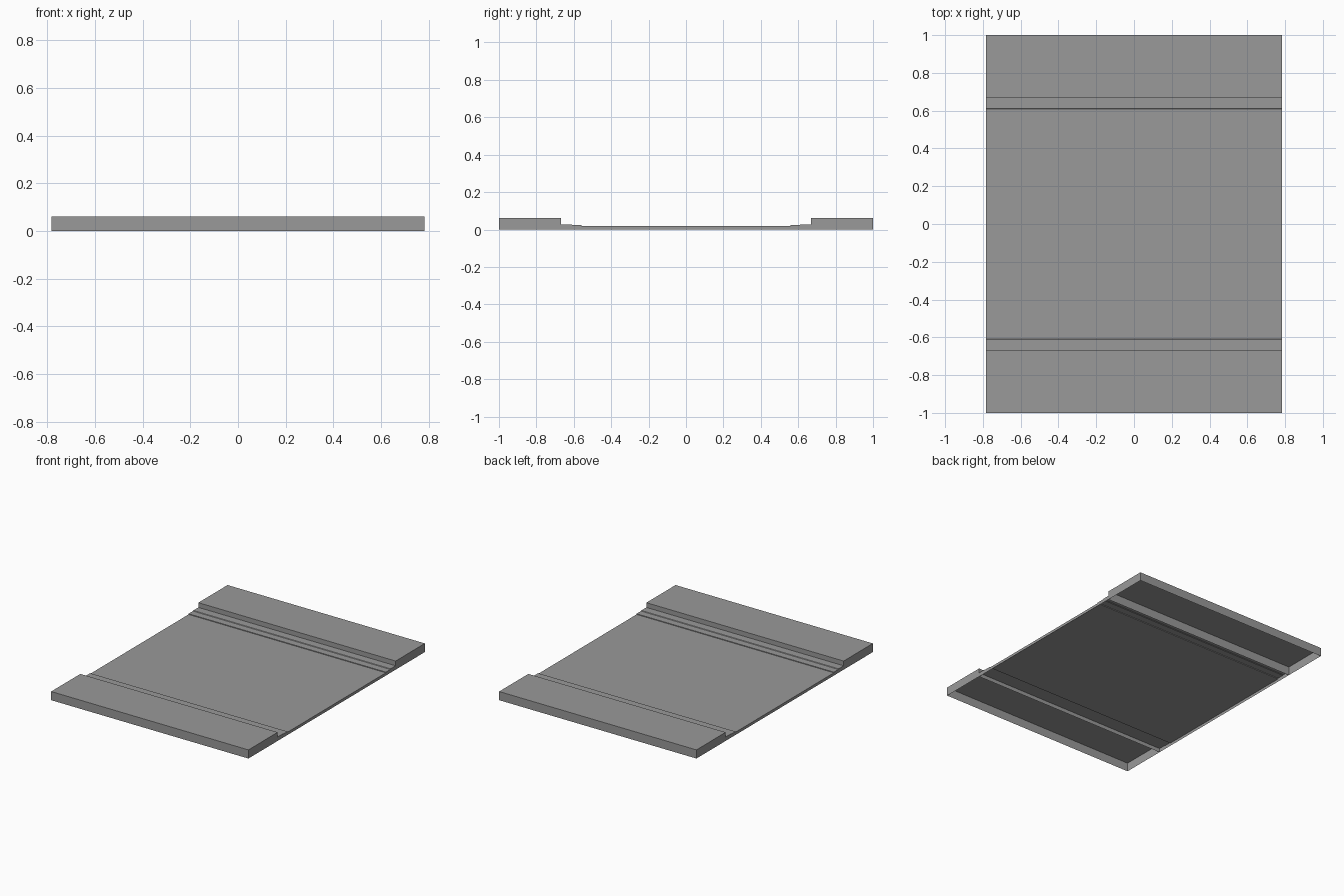
import bpy
import bmesh

cube = bpy.data.objects.get("Cube")
if cube:
    bpy.data.objects.remove(cube, do_unlink=True)

HALF_WIDTH = 0.783

grey = bpy.data.materials.new("mid_grey")
grey.use_nodes = True
colour = (0.32, 0.32, 0.32, 1)
grey.diffuse_color = colour
grey.node_tree.nodes["Principled BSDF"].inputs["Base Color"].default_value = colour


def shell(name, profile, mirrored=False):
    """Open-bottomed shell: a (y, z) profile swept across x, with side walls to the ground."""
    bm = bmesh.new()
    rows = [[bm.verts.new((x, y, z)) for y, z in profile]
            for x in (-HALF_WIDTH, HALF_WIDTH)]
    left, right = rows
    for i in range(len(profile) - 1):
        bm.faces.new((left[i], right[i], right[i + 1], left[i + 1]))
    # side walls
    for row in rows:
        wall = list(row)
        for end, place in ((row[-1], len(row)), (row[0], len(row) + 1)):
            if end.co.z > 0:
                wall.append(bm.verts.new((end.co.x, end.co.y, 0)))
        bm.faces.new(wall)
    bmesh.ops.recalc_face_normals(bm, faces=bm.faces)
    # the top surface must face upward
    top = max(bm.faces, key=lambda f: abs(f.normal.z) * f.calc_area())
    if top.normal.z < 0:
        bmesh.ops.reverse_faces(bm, faces=bm.faces)
    mesh = bpy.data.meshes.new(name)
    bm.to_mesh(mesh)
    bm.free()
    mesh.materials.append(grey)
    obj = bpy.data.objects.new(name, mesh)
    bpy.context.collection.objects.link(obj)
    if mirrored:
        mod = obj.modifiers.new("Mirror", "MIRROR")
        mod.use_axis = (False, True, False)
    return obj


# thin central panel
shell("central_panel", [(-0.558, 0.02), (0.558, 0.02)])

# low double step beside each raised end
shell("edge_steps", [(0.558, 0.02), (0.558, 0.025), (0.608, 0.025),
                     (0.612, 0.028), (0.669, 0.028)], mirrored=True)

# raised hollow end blocks
shell("end_blocks", [(0.669, 0), (0.669, 0.062), (1, 0.062), (1, 0)], mirrored=True)
